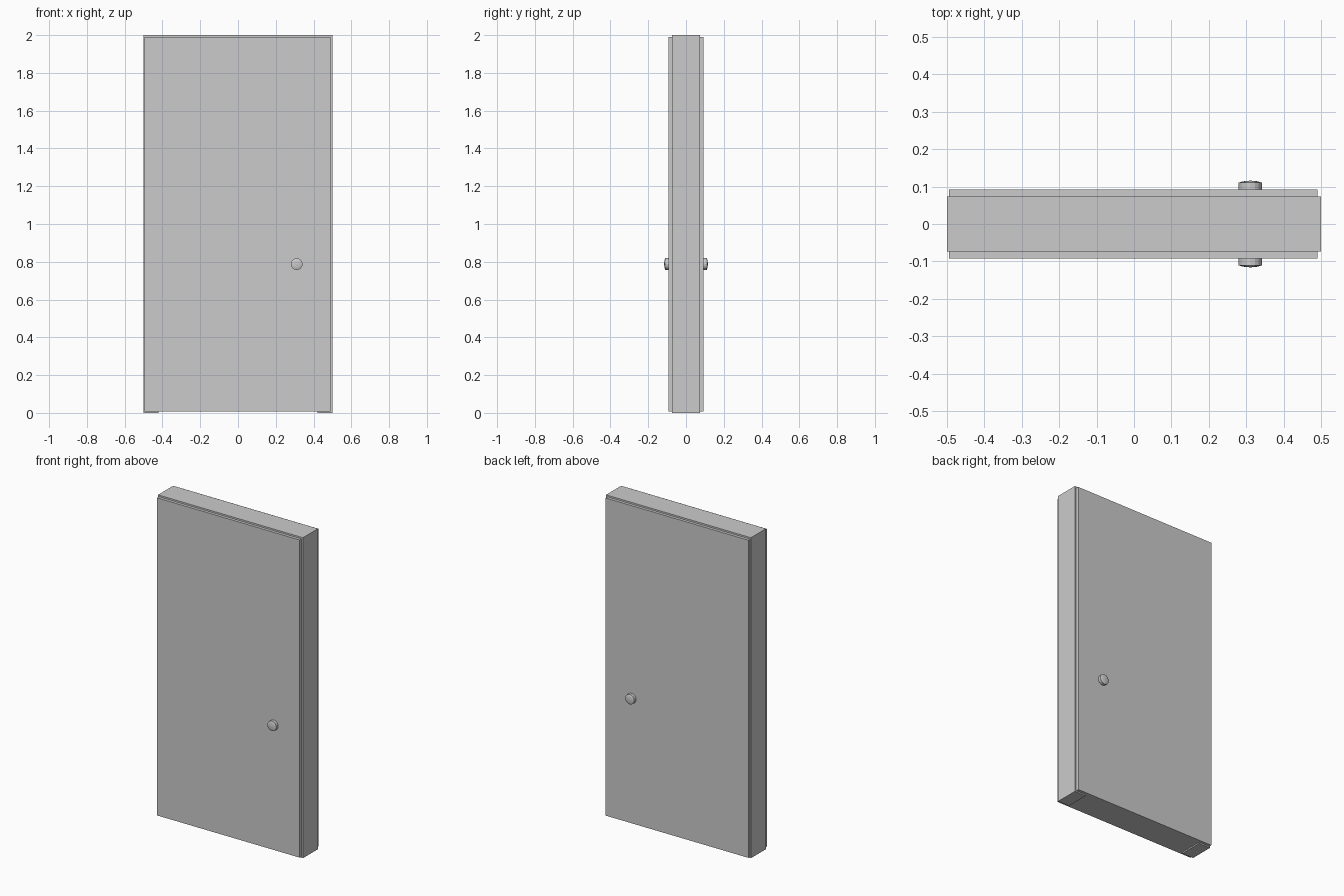
import bpy, bmesh, math

if "Cube" in bpy.data.objects:
    bpy.data.objects.remove(bpy.data.objects["Cube"])


def make_object(name, bm):
    bmesh.ops.recalc_face_normals(bm, faces=bm.faces)
    mesh = bpy.data.meshes.new(name)
    bm.to_mesh(mesh)
    bm.free()
    obj = bpy.data.objects.new(name, mesh)
    bpy.context.collection.objects.link(obj)
    return obj


def extrude_outline(name, outline, half_depth):
    """Extrude an x-z outline symmetrically along y."""
    bm = bmesh.new()
    face = bm.faces.new([bm.verts.new((x, -half_depth, z)) for x, z in outline])
    new = bmesh.ops.extrude_face_region(bm, geom=[face])["geom"]
    verts = [v for v in new if isinstance(v, bmesh.types.BMVert)]
    bmesh.ops.translate(bm, verts=verts, vec=(0, 2 * half_depth, 0))
    return make_object(name, bm)


def knob(name, side):
    """Low, slightly domed round knob on one side of the door."""
    profile = [(0.031, 0.085), (0.031, 0.1105), (0.02, 0.114)]
    n = 16
    bm = bmesh.new()
    rings = [[bm.verts.new((0.311 + r * math.cos(2 * math.pi * i / n), side * y,
                            0.788 + r * math.sin(2 * math.pi * i / n)))
              for i in range(n)] for r, y in profile]
    for a, b in zip(rings, rings[1:]):
        for i in range(n):
            j = (i + 1) % n
            bm.faces.new((a[i], a[j], b[j], b[i]))
    tip = bm.verts.new((0.311, side * 0.116, 0.788))
    for i in range(n):
        bm.faces.new((rings[-1][i], rings[-1][(i + 1) % n], tip))
    bm.faces.new(rings[0])
    return make_object(name, bm)


# Surrounding frame, open at the floor
extrude_outline("door_frame", [(-0.5, 0), (-0.42, 0), (-0.42, 1.92), (0.42, 1.92),
                               (0.42, 0), (0.5, 0), (0.5, 2), (-0.5, 2)], 0.074)

# Door slab, standing proud of the frame on both faces
extrude_outline("door_slab", [(-0.495, 0.008), (0.49, 0.008),
                              (0.49, 1.99), (-0.495, 1.99)], 0.092)

# Knobs on front and back
knob("front_knob", -1)
knob("back_knob", 1)
